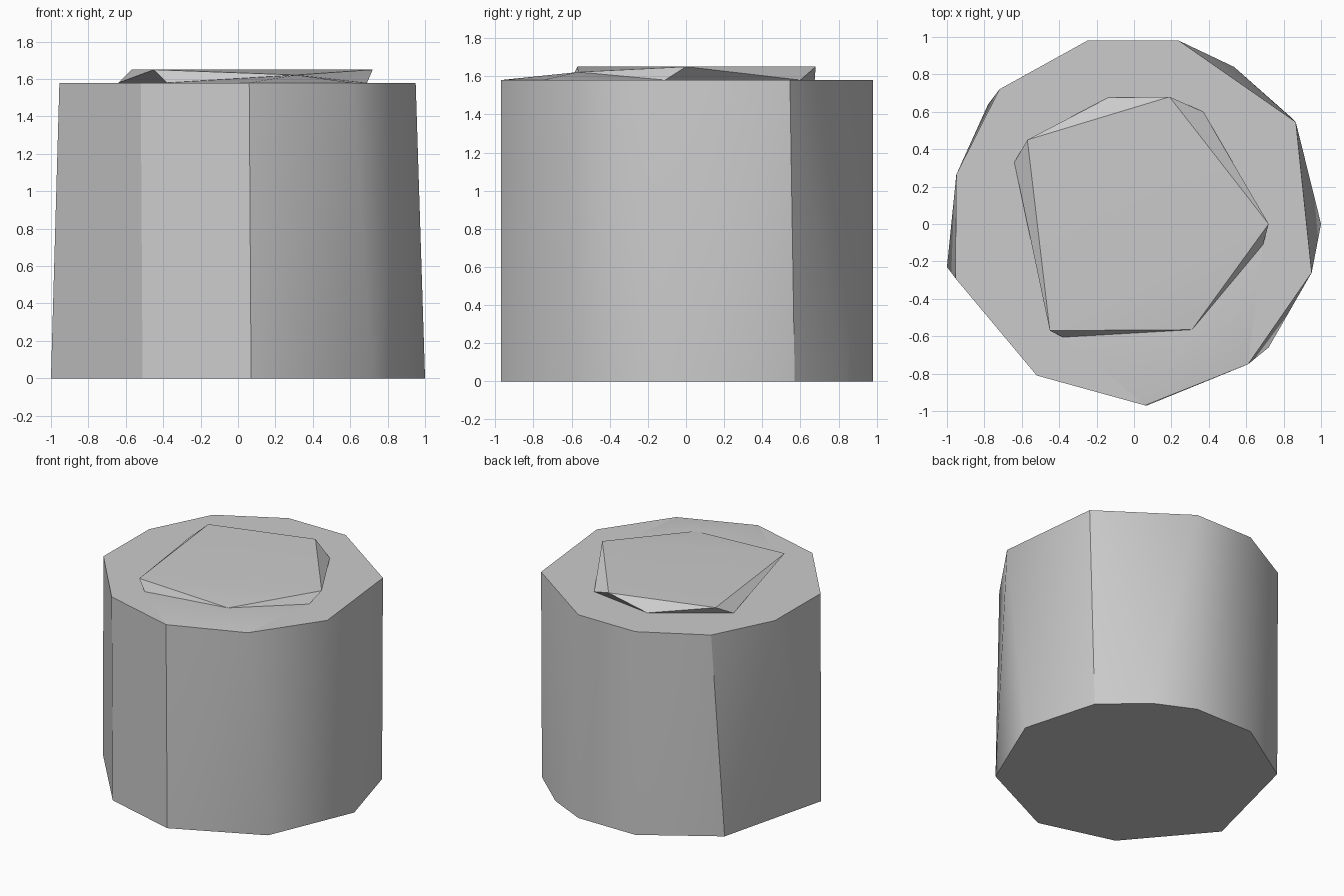
import bpy
import bmesh
import math

cube = bpy.data.objects.get("Cube")
if cube:
    bpy.data.objects.remove(cube, do_unlink=True)

grey = bpy.data.materials.new("stone_grey")
grey.use_nodes = True
colour = (0.6, 0.6, 0.6, 1)
grey.diffuse_color = colour
grey.node_tree.nodes["Principled BSDF"].inputs["Base Color"].default_value = colour


def ring(points, z):
    return [(x, y, z) for x, y in points]


def faceted_block(name, points):
    """Wrap a tight faceted skin around two irregular rings."""
    bm = bmesh.new()
    for p in points:
        bm.verts.new(p)
    result = bmesh.ops.convex_hull(bm, input=bm.verts[:])
    spare = {v for v in result["geom_interior"] + result["geom_unused"]
             if isinstance(v, bmesh.types.BMVert)}
    bmesh.ops.delete(bm, geom=list(spare), context='VERTS')
    bmesh.ops.dissolve_limit(bm, angle_limit=math.radians(0.2),
                             verts=bm.verts[:], edges=bm.edges[:])
    bmesh.ops.recalc_face_normals(bm, faces=bm.faces[:])
    mesh = bpy.data.meshes.new(name)
    bm.to_mesh(mesh)
    bm.free()
    mesh.materials.append(grey)
    obj = bpy.data.objects.new(name, mesh)
    bpy.context.collection.objects.link(obj)
    bpy.ops.object.select_all(action='DESELECT')
    obj.select_set(True)
    bpy.context.view_layer.objects.active = obj
    bpy.ops.object.shade_smooth_by_angle(angle=math.radians(30))
    return obj


RIM = 1.58

# Main drum: rough ten-sided rings, slightly wider at the foot
foot = [(0.535, 0.84), (0.24, 0.98), (-0.25, 0.98), (-0.78, 0.64), (-1, -0.23),
        (-0.51, -0.81), (0.07, -0.97), (0.72, -0.66), (1, 0), (0.84, 0.57)]
rim = [(0.24, 0.98), (-0.25, 0.98), (-0.72, 0.72), (-0.95, 0.265), (-0.955, -0.29),
       (-0.52, -0.81), (0.06, -0.97), (0.61, -0.75), (0.95, -0.26), (0.865, 0.545)]
faceted_block("drum", ring(foot, 0) + ring(rim, RIM))

# Raised cap: twisted five-sided slab with one lower corner
cap_base = [(-0.14, 0.675), (0.37, 0.6), (0.69, -0.11), (-0.38, -0.605), (-0.64, 0.33)]
cap_top = [(-0.57, 0.45), (0.19, 0.68), (0.72, 0), (-0.45, -0.57)]
low_corner = (0.31, -0.565, 1.622)
faceted_block("cap", ring(cap_base, RIM) + ring(cap_top, 1.65) + [low_corner])

# Shallow ramp from the rim up to the low corner of the cap
ramp_base = [rim[6], rim[7], cap_base[2], cap_base[3]]
faceted_block("ramp", ring(ramp_base, RIM) + [low_corner])
